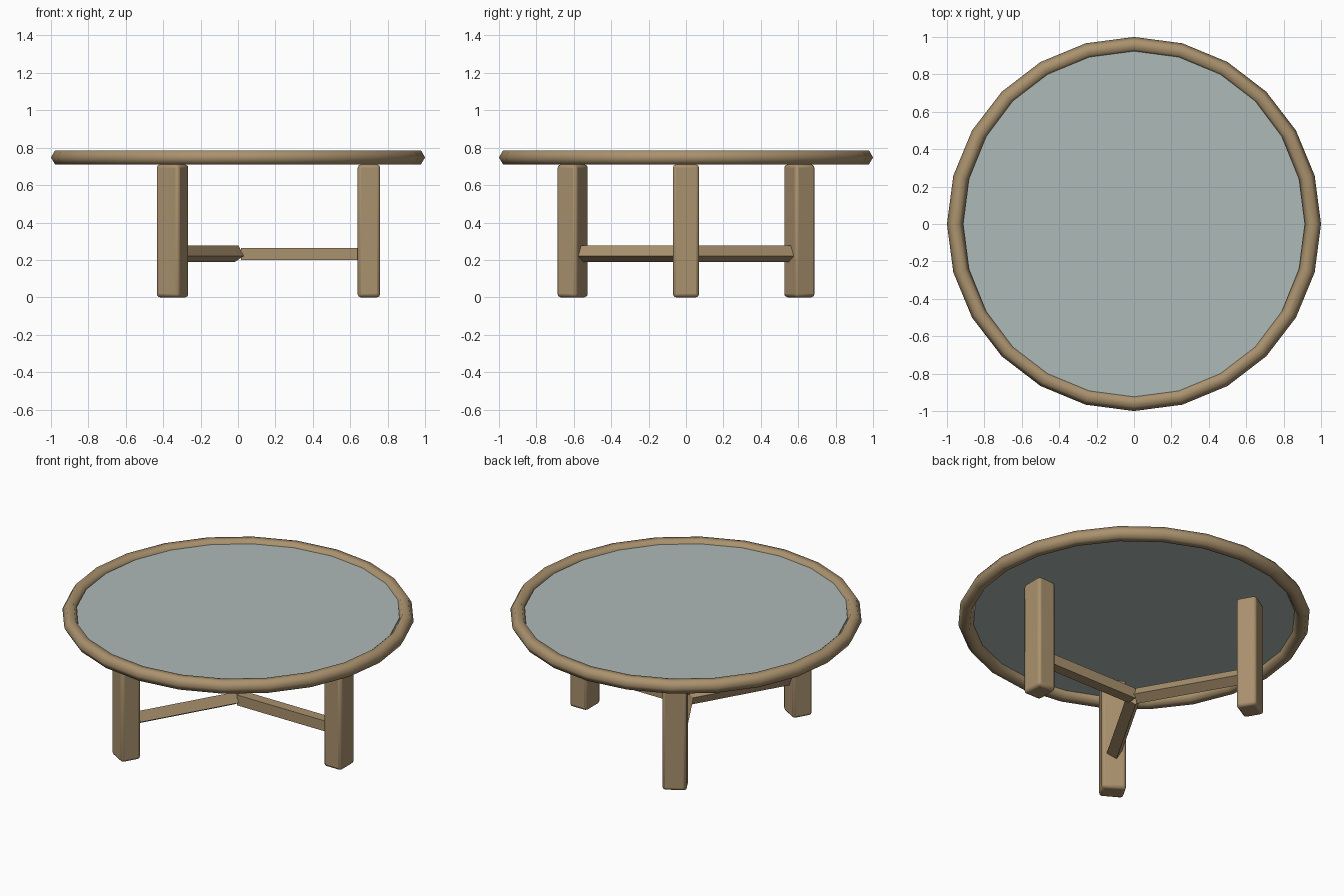
import bpy
import math
from mathutils import Matrix

cube = bpy.data.objects.get("Cube")
if cube:
    bpy.data.objects.remove(cube, do_unlink=True)


def make_material(name, colour):
    mat = bpy.data.materials.new(name)
    mat.use_nodes = True
    mat.diffuse_color = colour
    mat.node_tree.nodes["Principled BSDF"].inputs["Base Color"].default_value = colour
    return mat


wood = make_material("light_wood", (0.40, 0.285, 0.155, 1))
glass = make_material("grey_glass", (0.42, 0.49, 0.475, 1))


def finish(name, mat, smooth_angle=None):
    obj = bpy.context.object
    obj.name = name
    obj.data.materials.append(mat)
    if smooth_angle:
        bpy.ops.object.shade_smooth_by_angle(angle=math.radians(smooth_angle))
    return obj


def box(name, size, centre, turn, roll=0):
    """Box laid out along +x, rolled on its own axis, then turned about z."""
    bpy.ops.mesh.primitive_cube_add(size=1)
    obj = finish(name, wood)
    obj.data.transform(
        Matrix.Rotation(turn, 4, "Z")
        @ Matrix.Translation(centre)
        @ Matrix.Rotation(roll, 4, "X")
        @ Matrix.Diagonal((*size, 1)))
    return obj


# Faceted wooden rim
bpy.ops.mesh.primitive_torus_add(
    major_segments=24, minor_segments=6, major_radius=0.957,
    minor_radius=0.043, location=(0, 0, 0.748))
finish("table_rim", wood, 75)

# Glass top held inside the rim
bpy.ops.mesh.primitive_cylinder_add(
    vertices=24, radius=1, depth=0.016, location=(0, 0, 0.757))
top = finish("glass_top", glass)
top.scale = (0.914, 0.932, 1)

# Three legs, each joined to the middle by a stretcher
LEG_RADIUS, LEG_HEIGHT = 0.70, 0.71
BAR_START, BAR_END, BAR_SIDE = 0.015, 0.66, 0.065
layout = (("front", 0, 0), ("back_left", 120, -30), ("back_right", 240, 30))
for side, turn, roll in layout:
    turn, roll = math.radians(turn), math.radians(roll)
    leg = box(side + "_leg", (0.12, 0.14, LEG_HEIGHT),
              (LEG_RADIUS, 0, LEG_HEIGHT / 2), turn)
    bevel = leg.modifiers.new("soft_edges", "BEVEL")
    bevel.width = 0.017
    bevel.segments = 2
    bpy.ops.object.shade_smooth_by_angle(angle=math.radians(40))
    box(side + "_stretcher", (BAR_END - BAR_START, BAR_SIDE, BAR_SIDE),
        ((BAR_START + BAR_END) / 2, 0, 0.2325), turn, roll)
